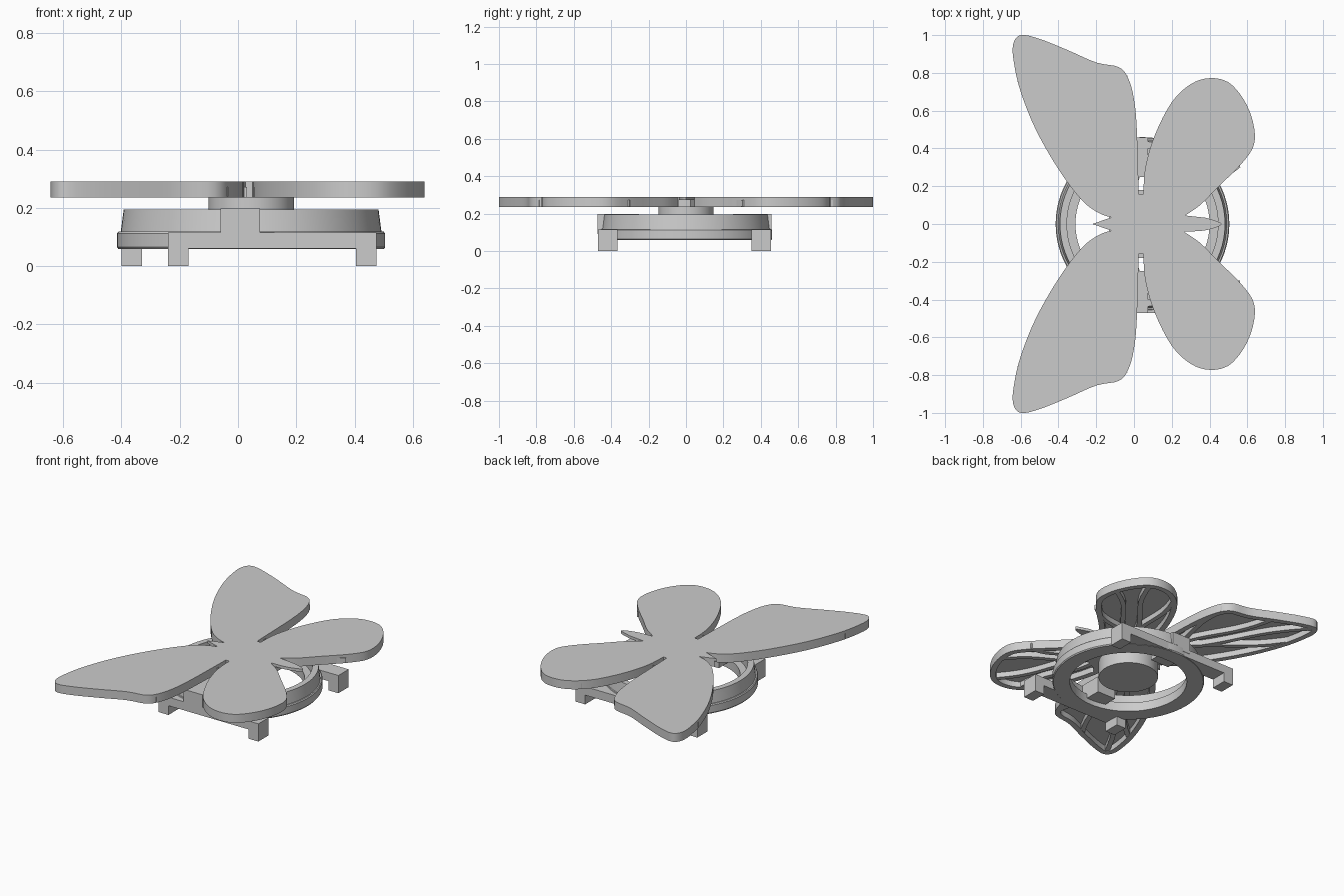
import bpy, bmesh, math
from mathutils import Vector

cube = bpy.data.objects.get("Cube")
if cube:
    bpy.data.objects.remove(cube, do_unlink=True)

grey = bpy.data.materials.new("plain grey")
grey.use_nodes = True
grey.diffuse_color = (0.6, 0.6, 0.6, 1)
grey.node_tree.nodes["Principled BSDF"].inputs["Base Color"].default_value = (0.6, 0.6, 0.6, 1)

CENTRE = Vector((0.045, 0))
BOTTOM, SKIN, TOP = 0.235, 0.272, 0.29


def finish(bm, name, smooth=False):
    bmesh.ops.recalc_face_normals(bm, faces=bm.faces)
    mesh = bpy.data.meshes.new(name)
    bm.to_mesh(mesh)
    bm.free()
    mesh.materials.append(grey)
    obj = bpy.data.objects.new(name, mesh)
    bpy.context.collection.objects.link(obj)
    if smooth:
        bpy.ops.object.select_all(action='DESELECT')
        obj.select_set(True)
        bpy.context.view_layer.objects.active = obj
        bpy.ops.object.shade_smooth_by_angle(angle=math.radians(30))
    return obj


def extrude(points, z0, z1, name, smooth=False):
    """Solid prism over a closed flat outline."""
    bm = bmesh.new()
    face = bm.faces.new([bm.verts.new((p[0], p[1], z0)) for p in points])
    geo = bmesh.ops.extrude_face_region(bm, geom=[face])["geom"]
    moved = [v for v in geo if isinstance(v, bmesh.types.BMVert)]
    bmesh.ops.translate(bm, verts=moved, vec=(0, 0, z1 - z0))
    bmesh.ops.triangulate(bm, faces=[f for f in bm.faces if len(f.verts) > 4])
    return finish(bm, name, smooth)


def box(x0, x1, y0, y1, z0, z1, name):
    return extrude([(x0, y0), (x1, y0), (x1, y1), (x0, y1)], z0, z1, name)


def lathe(profile, name, sides=72):
    """Closed (radius, z) profile turned around the hub axis."""
    bm = bmesh.new()
    rings = []
    for i in range(sides):
        a = math.tau * i / sides
        rings.append([bm.verts.new((CENTRE.x + r * math.cos(a), r * math.sin(a), z)) for r, z in profile])
    n = len(profile)
    for i in range(sides):
        a, b = rings[i], rings[(i + 1) % sides]
        for k in range(n):
            bm.faces.new((a[k], b[k], b[(k + 1) % n], a[(k + 1) % n]))
    return finish(bm, name, True)


def disc(radius, z0, z1, name):
    steps = [math.tau * i / 64 for i in range(64)]
    return extrude([(CENTRE.x + radius * math.cos(a), radius * math.sin(a)) for a in steps], z0, z1, name, True)


def spline(points, steps=4):
    """Smooth open curve through the points."""
    p = [Vector(q) for q in points]
    p = [p[0]] + p + [p[-1]]
    out = []
    for a, b, c, d in zip(p, p[1:], p[2:], p[3:]):
        for s in range(steps):
            t = s / steps
            out.append(0.5 * (2 * b + (c - a) * t + (2 * a - 5 * b + 4 * c - d) * t ** 2
                              + (3 * b - a - 3 * c + d) * t ** 3))
    return out + [p[-1]]


def inset(loop, width):
    """Loop shifted inwards; the loop runs counter-clockwise."""
    out = []
    for i, p in enumerate(loop):
        t = (loop[(i + 1) % len(loop)] - loop[i - 1]).normalized()
        out.append(p + Vector((-t.y, t.x)) * width)
    return out


def flip(points):
    return [Vector((p.x, -p.y)) for p in reversed(points)]


def rim(loop, width, name):
    """Raised border under a wing."""
    inner = inset(loop, width)
    bm = bmesh.new()
    layers = [[bm.verts.new((p.x, p.y, z)) for p in pts]
              for pts, z in ((loop, SKIN), (loop, BOTTOM), (inner, BOTTOM), (inner, SKIN))]
    n = len(loop)
    for k in range(4):
        a, b = layers[k], layers[(k + 1) % 4]
        for i in range(n):
            j = (i + 1) % n
            bm.faces.new((a[i], a[j], b[j], b[i]))
    return finish(bm, name, True)


def vein(start, end, bend, width, name):
    """Curved strip running from start to end."""
    d = end - start
    side = Vector((-d.y, d.x)).normalized()
    left, right = [], []
    for i in range(13):
        t = i / 12
        mid = start + d * t + side * bend * math.sin(math.tau * t)
        left.append(mid + side * width / 2)
        right.append(mid - side * width / 2)
    return extrude(left + right[::-1], BOTTOM + 0.003, SKIN, name, True)


# Wing outlines on the +y side, both counter-clockwise
round_wing = spline([(0.27, 0.045), (0.35, 0.1), (0.45, 0.2), (0.57, 0.32), (0.635, 0.42), (0.63, 0.54),
                     (0.58, 0.66), (0.5, 0.75), (0.4, 0.772), (0.3, 0.74), (0.2, 0.645), (0.11, 0.47),
                     (0.06, 0.3), (0.05, 0.16)])
long_wing = spline([(0.025, 0.16), (0.015, 0.5), (0, 0.66), (-0.03, 0.77), (-0.08, 0.83), (-0.2, 0.855),
                    (-0.35, 0.92), (-0.5, 0.98), (-0.6, 1), (-0.64, 0.95), (-0.635, 0.85), (-0.6, 0.7),
                    (-0.52, 0.5), (-0.4, 0.29), (-0.28, 0.13), (-0.19, 0.06), (-0.12, 0.035)])
tail = spline([(0.27, -0.04), (0.38, -0.033), (0.465, 0), (0.38, 0.033)])
head = [Vector((-0.22, 0))]

# Butterfly top plate and solid middle
outline = tail + round_wing + long_wing + head + flip(long_wing) + flip(round_wing)
extrude(outline, SKIN, TOP, "butterfly_plate", True)
core = []
for p in outline:
    d = p - CENTRE
    core.append(CENTRE + d * min(1, 0.25 / d.length))
extrude(core, BOTTOM, SKIN, "butterfly_middle")

# Rims and veins beneath the wings
designs = (("round_wing", round_wing, (0.25, 0.42, 0.58, 0.74)),
           ("long_wing", long_wing, (0.22, 0.38, 0.53, 0.68)))
for label, shape, ends in designs:
    for side, pts in (("back", shape), ("front", flip(shape))):
        loop = [p for p in pts if (p - CENTRE).length > 0.22]
        rim(loop, 0.035, f"{side}_{label}_rim")
        root = CENTRE + (sum(loop, Vector((0, 0))) / len(loop) - CENTRE) * 0.3
        for i, f in enumerate(ends):
            f = f if side == "back" else 1 - f
            tip = loop[int(f * len(loop))]
            vein(root, root.lerp(tip, 0.97), 0.02 * (-1) ** i, 0.03, f"{side}_{label}_vein_{i + 1}")

# Spinning hub
disc(0.147, 0.19, BOTTOM, "hub_neck")
disc(0.18, 0.09, 0.195, "hub_disc")

# Base ring: flat flange with a tapered upright wall
lathe([(0.355, 0.058), (0.455, 0.058), (0.46, 0.065), (0.46, 0.112), (0.455, 0.118), (0.447, 0.118),
       (0.437, 0.195), (0.4, 0.195), (0.4, 0.118), (0.355, 0.118)], "base_ring")

# Brackets, rails and feet on the front and back
for name, y_in, y_out, left in (("front", -0.365, -0.47, -0.24), ("back", 0.35, 0.455, -0.4)):
    y0, y1 = sorted((y_in, y_out))
    box(left, 0.475, y0, y1, 0.06, 0.115, f"{name}_rail")
    for side, x in (("right", left), ("left", 0.405)):
        box(x, x + 0.07, y0, y1, 0, 0.115, f"{name}_{side}_foot")
    b0, b1 = sorted((math.copysign(0.25, y_out), y_out * 1.005))
    box(-0.06, 0.075, b0, b1, 0.09, 0.197, f"{name}_bracket")
